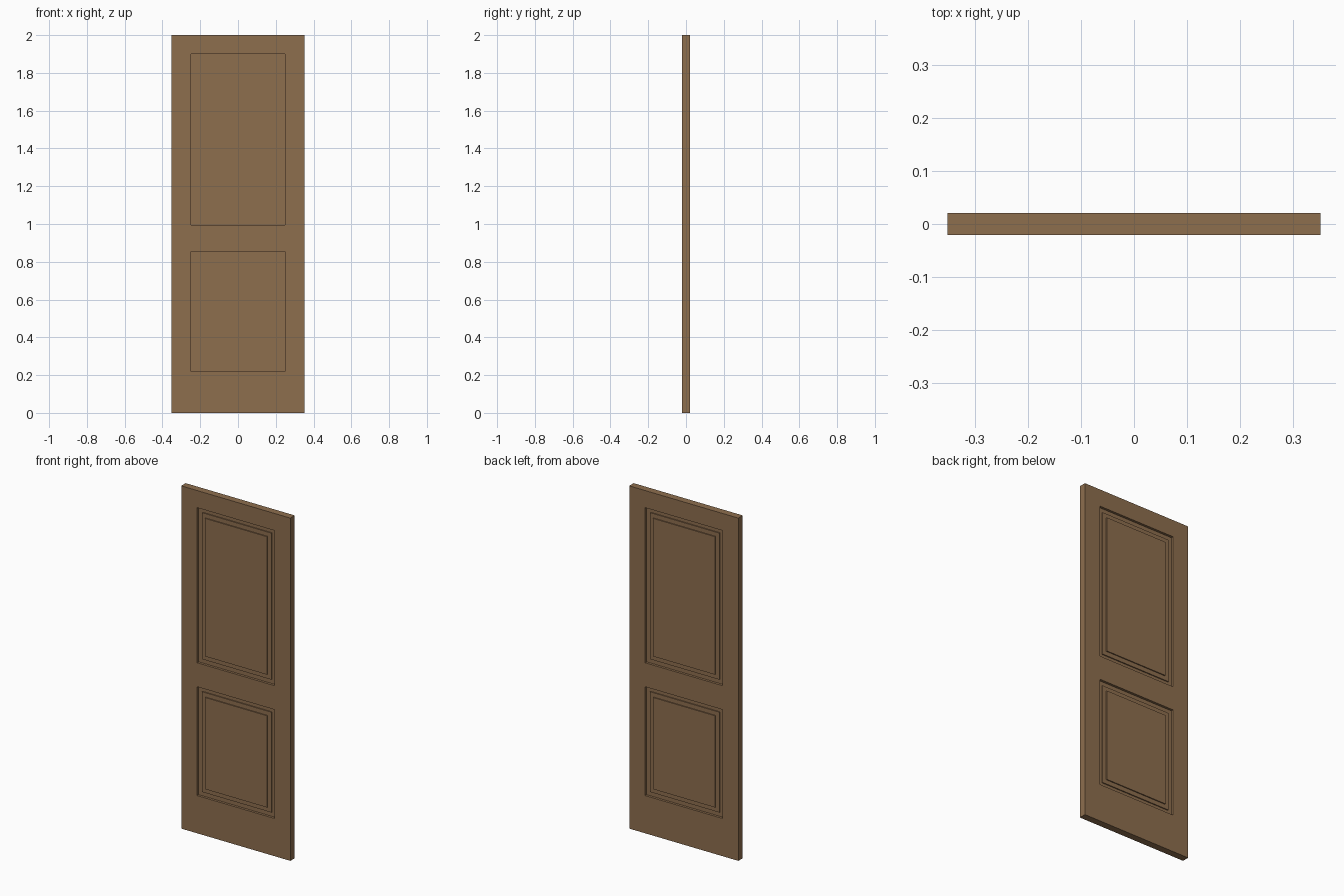
import bpy
import bmesh
from mathutils import Vector

if "Cube" in bpy.data.objects:
    bpy.data.objects.remove(bpy.data.objects["Cube"], do_unlink=True)

WIDTH, THICK, HEIGHT = 0.704, 0.041, 2.0
PANEL_HALF = 0.25
PANELS = {"lower": (0.22, 0.855), "upper": (0.995, 1.90)}
# Each panel ring: inset from the opening, depth below the door face
STEPS = [(0.0, 0.014), (0.025, 0.008), (0.05, 0.002)]

wood = bpy.data.materials.new("brown wood")
wood.use_nodes = True
brown = (0.27, 0.157, 0.076, 1)
wood.diffuse_color = brown
wood.node_tree.nodes["Principled BSDF"].inputs["Base Color"].default_value = brown


def stepped_panel(bm, side, z0, z1):
    """Recess with two square raised steps, on the face at y = side."""
    def ring(inset, depth):
        y = side * (THICK / 2 - depth)
        x, a, b = PANEL_HALF - inset, z0 + inset, z1 - inset
        return [bm.verts.new(p) for p in ((-x, y, a), (x, y, a), (x, y, b), (-x, y, b))]

    rings, last = [ring(0, 0)], 0
    for inset, depth in STEPS:
        rings += [ring(inset, last), ring(inset, depth)] if inset else [ring(0, depth)]
        last = depth
    for outer, inner in zip(rings, rings[1:]):
        for i in range(4):
            j = (i + 1) % 4
            bm.faces.new((outer[i], outer[j], inner[j], inner[i]))
    bm.faces.new(rings[-1])


def face_grid(bm, side):
    """Door face made of stiles and rails, leaving the panel openings."""
    xs = [-WIDTH / 2, -PANEL_HALF, PANEL_HALF, WIDTH / 2]
    zs = [0, *PANELS["lower"], *PANELS["upper"], HEIGHT]
    y = side * THICK / 2
    for i in range(3):
        for k in range(5):
            if i == 1 and k in (1, 3):
                continue
            corners = ((i, k), (i + 1, k), (i + 1, k + 1), (i, k + 1))
            bm.faces.new([bm.verts.new(Vector((xs[a], y, zs[b]))) for a, b in corners])


bm = bmesh.new()
for side in (-1, 1):
    face_grid(bm, side)
    for z0, z1 in PANELS.values():
        stepped_panel(bm, side, z0, z1)
bmesh.ops.remove_doubles(bm, verts=bm.verts, dist=0.0005)

# Close the outer edges between front and back
rim = [e for e in bm.edges if e.is_boundary]
bmesh.ops.bridge_loops(bm, edges=rim)
bmesh.ops.recalc_face_normals(bm, faces=bm.faces)

mesh = bpy.data.meshes.new("door_leaf")
bm.to_mesh(mesh)
bm.free()
mesh.materials.append(wood)
door = bpy.data.objects.new("door_leaf", mesh)
bpy.context.collection.objects.link(door)
